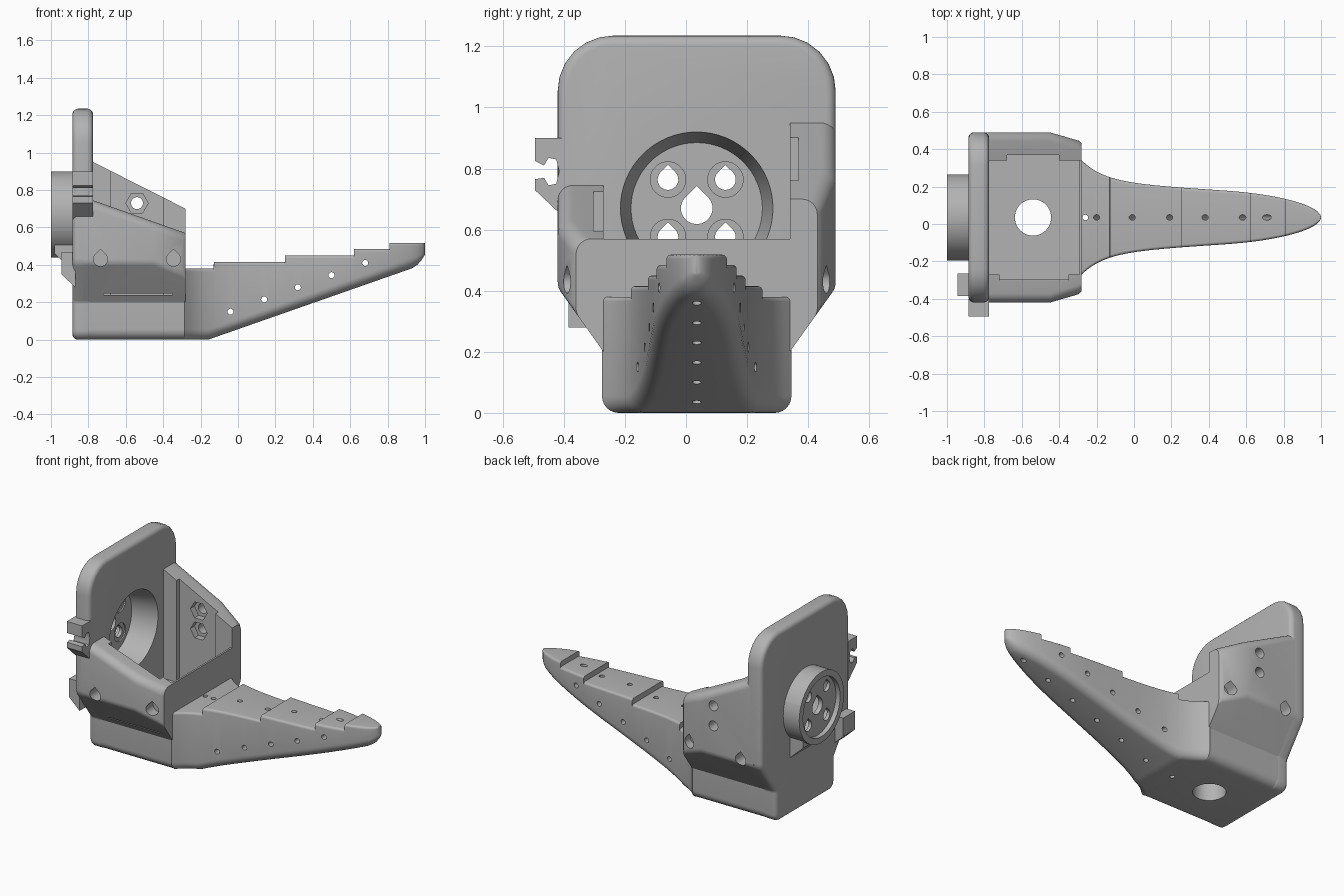
import bpy, bmesh, math
from mathutils import Vector as V

if "Cube" in bpy.data.objects:
    bpy.data.objects.remove(bpy.data.objects["Cube"])

grey = bpy.data.materials.new("plain grey")
grey.use_nodes = True
grey.diffuse_color = (0.45, 0.45, 0.45, 1)
grey.node_tree.nodes["Principled BSDF"].inputs["Base Color"].default_value = grey.diffuse_color

MID = 0.035          # y of the symmetry plane
BACK, FACE, END = -0.885, -0.775, -0.28


def loft(name, rings):
    """Skin a list of equal-length rings and cap both ends."""
    bm = bmesh.new()
    loops = [[bm.verts.new(p) for p in ring] for ring in rings]
    n = len(loops[0])
    for a, b in zip(loops, loops[1:]):
        for i in range(n):
            bm.faces.new((a[i], a[(i + 1) % n], b[(i + 1) % n], b[i]))
    bm.faces.new(loops[0][::-1])
    bm.faces.new(loops[-1])
    bmesh.ops.recalc_face_normals(bm, faces=bm.faces)
    mesh = bpy.data.meshes.new(name)
    bm.to_mesh(mesh)
    bm.free()
    mesh.materials.append(grey)
    ob = bpy.data.objects.new(name, mesh)
    bpy.context.collection.objects.link(ob)
    return ob


def prism_x(name, prof, x0, x1):
    return loft(name, [[(x, y, z) for y, z in prof] for x in (x0, x1)])


def prism_y(name, prof, y0, y1):
    return loft(name, [[(x, y, z) for x, z in prof] for y in (y0, y1)])


def box(name, lo, hi):
    return prism_x(name, [(lo[1], lo[2]), (hi[1], lo[2]), (hi[1], hi[2]), (lo[1], hi[2])], lo[0], hi[0])


def tube(name, p0, p1, r0, r1=None, n=32):
    p0, p1 = V(p0), V(p1)
    d = (p1 - p0).normalized()
    u = d.cross(V((0, 1, 0)) if abs(d.y) < 0.9 else V((0, 0, 1))).normalized()
    w = d.cross(u)
    rings = []
    for p, r in ((p0, r0), (p1, r0 if r1 is None else r1)):
        rings.append([p + r * (math.cos(i * math.tau / n) * u + math.sin(i * math.tau / n) * w) for i in range(n)])
    return loft(name, rings)


def drop(a, z, r):
    """Teardrop outline with its point on top."""
    pts = [(a, z + r * 1.41)]
    for i in range(17):
        t = math.radians(135 + 270 * i / 16)
        pts.append((a + r * math.cos(t), z + r * math.sin(t)))
    return pts


def fillet(pts, n=6):
    """Round the corners of a polygon given as (a, b, radius)."""
    out = []
    for i, (a, b, r) in enumerate(pts):
        p = V((a, b))
        u = (V(pts[i - 1][:2]) - p).normalized()
        v = (V(pts[(i + 1) % len(pts)][:2]) - p).normalized()
        if r == 0:
            out.append(tuple(p))
            continue
        half = u.angle(v) / 2
        d, w = r / math.tan(half), math.sin(half)
        for k in range(n + 1):
            t = k / n
            c0, c1, c2 = (1 - t) ** 2, 2 * t * (1 - t) * w, t * t
            out.append(tuple((c0 * (p + u * d) + c1 * p + c2 * (p + v * d)) / (c0 + c1 + c2)))
    return out


def apply_mod(ob, kind, **kw):
    mod = ob.modifiers.new("step", kind)
    for k, v in kw.items():
        setattr(mod, k, v)
    bpy.context.view_layer.objects.active = ob
    bpy.ops.object.modifier_apply(modifier=mod.name)


def cut(targets, cutters):
    for c in cutters:
        for t in targets:
            apply_mod(t, 'BOOLEAN', operation='DIFFERENCE', solver='EXACT', object=c)
        bpy.data.objects.remove(c)


# Tall back plate with fully rounded rim
half = [(0.305, 0, 0.05), (0.305, 0.2, 0.03), (0.455, 0.41, 0.08), (0.455, 1.235, 0.18)]
outline = [(MID + y, z, r) for y, z, r in half] + [(MID - y, z, r) for y, z, r in half[::-1]]
plate = prism_x("back_plate", fillet(outline), BACK, FACE)
apply_mod(plate, 'BEVEL', width=0.045, segments=5, limit_method='ANGLE', angle_limit=math.radians(60))

# Rear boss and the wedge supporting it
boss = tube("rear_boss", (-1, MID, 0.67), (-0.84, MID, 0.67), 0.23, n=64)
wedge = prism_y("boss_support", [(-0.84, 0.6), (-0.98, 0.6), (-0.98, 0.46), (-0.84, 0.33)], MID - 0.16, MID + 0.16)
tools = [tube("c", (-0.94, MID, 0.67), (-0.76, MID, 0.67), 0.215, 0.253, 64),
         tube("c", (-1.05, MID, 0.67), (-0.97, MID, 0.67), 0.19, n=48),
         prism_x("c", drop(MID, 0.67, 0.052), -1.1, -0.7)]
for sy in (-1, 1):
    for sz in (-1, 1):
        y, z = MID + sy * 0.094, 0.67 + sz * 0.094
        tools.append(prism_x("c", drop(y, z, 0.034), -1.1, -0.7))
        tools.append(tube("c", (-0.948, y, z), (-0.9, y, z), 0.058))
cut([plate, boss, wedge], tools)

# Base block with the round opening in its floor
base = prism_x("base", fillet([(MID - 0.305, 0, 0.055), (MID + 0.305, 0, 0.055),
                               (MID + 0.305, 0.24, 0), (MID - 0.305, 0.24, 0)]), -0.83, END)
cut([base], [tube("c", (-0.54, MID, -0.1), (-0.54, MID, 0.4), 0.097, n=48)])
front_wall = box("front_wall", (-0.292, MID - 0.305, 0.2), (END, MID + 0.305, 0.57))


# Side walls with sloping tops and tapered ends
def side_wall(name, s, z0, z1):
    rings = []
    for x, out in ((-0.83, 0.455), (-0.45, 0.455), (-0.295, 0.41), (END, 0.395)):
        top = z0 + (z1 - z0) * (x - FACE) / (END - FACE)
        low = 0.41 - (0.455 - out) * 1.4
        prof = fillet([(0.305, 0.2, 0), (out, low, 0.06), (out, top, 0.05), (0.305, top, 0)])
        rings.append([(x, MID + s * y, z) for y, z in prof])
    return loft(name, rings)


near = side_wall("right_wall", -1, 0.745, 0.57)
far = side_wall("left_wall", 1, 0.95, 0.70)
cut([near], [box("c", (-0.72, -0.303, 0.24), (-0.35, -0.2, 1))])
cut([far], [box("c", (-0.68, 0.2, 0.24), (-0.4, 0.368, 1))])
for wall, s in ((near, -1), (far, 1)):
    y0, y1 = MID + s * 0.36, MID + s * 0.6
    cut([wall], [prism_y("c", drop(x, 0.43, 0.038), y0, y1) for x in (-0.735, -0.345)])
for z in (0.73, 0.60):
    cut([far], [tube("c", (-0.54, 0.3, z), (-0.54, 0.41, z), 0.06, n=6),
                tube("c", (-0.54, 0.3, z), (-0.54, 0.6, z), 0.032)])

# Cable clip on the plate edge and the small rear lug
prism_x("cable_clip", [(-0.40, 0.90), (-0.495, 0.90), (-0.495, 0.825), (-0.465, 0.81), (-0.45, 0.835),
                       (-0.425, 0.83), (-0.415, 0.79), (-0.425, 0.75), (-0.45, 0.745), (-0.465, 0.77),
                       (-0.495, 0.765), (-0.495, 0.73), (-0.40, 0.64)], BACK, FACE)
prism_y("rear_lug", [(-0.87, 0.47), (-0.945, 0.47), (-0.945, 0.35), (-0.87, 0.28)], -0.385, -0.265)

# Tapering finger with a stepped top
STEPS = [(-0.13, 0.38), (0.25, 0.415), (0.62, 0.45), (0.81, 0.485), (1.01, 0.518)]


def finger_ring(x, top):
    w = 0.175 - 0.065 * x + 0.112 * math.exp(-(x - END) / 0.12)
    if x > 0.45:
        w *= math.sqrt(max(0.002, 1 - ((x - 0.45) / 0.55) ** 2.5))
    low = max(0, (x + 0.16) * 0.35) + 0.05 * (max(0, x - 0.93) / 0.07) ** 2
    r, e = min(0.055, w * 0.9), min(0.015, w * 0.5)
    prof = fillet([(-w, low, r), (w, low, r), (w, top, e), (-w, top, e)])
    return [(x, MID + y, z) for y, z in prof]


rings, start = [], END - 0.005
for end, top in STEPS:
    stop = min(end, 1.0)
    count = max(6, int((stop - start) / 0.025))
    for i in range(count + 1):
        t = i / count
        if stop == 1.0:
            t = math.sin(t * math.pi / 2)
        rings.append(finger_ring(start + (stop - start) * t, top))
    start = stop + 0.0005
finger = loft("finger", rings)

# Cord holes: slanted through the finger and across it
holes = []
for i, x in enumerate((-0.2, -0.01, 0.19, 0.38, 0.58, 0.71)):
    a = V((x, MID, (0.38, 0.415, 0.415, 0.45, 0.45, 0.485)[i]))
    b = V((-0.06 + 0.185 * i, MID, 0.035 + 0.065 * i))
    d = (a - b) * 0.2
    holes.append(tube("c", b - d, a + d, 0.015, n=16))
for i in range(5):
    x, z = -0.04 + 0.18 * i, 0.15 + 0.065 * i
    holes.append(tube("c", (x, -0.5, z), (x, 0.5, z), 0.016, n=16))
holes.append(tube("c", (-0.26, MID, -0.1), (-0.26, MID, 0.5), 0.015, n=16))
cut([finger], holes)

# Smooth the rounded areas, keep the creases
for ob in bpy.context.scene.objects:
    if ob.type == 'MESH':
        bpy.ops.object.select_all(action='DESELECT')
        ob.select_set(True)
        bpy.context.view_layer.objects.active = ob
        bpy.ops.object.shade_smooth_by_angle(angle=math.radians(32))
